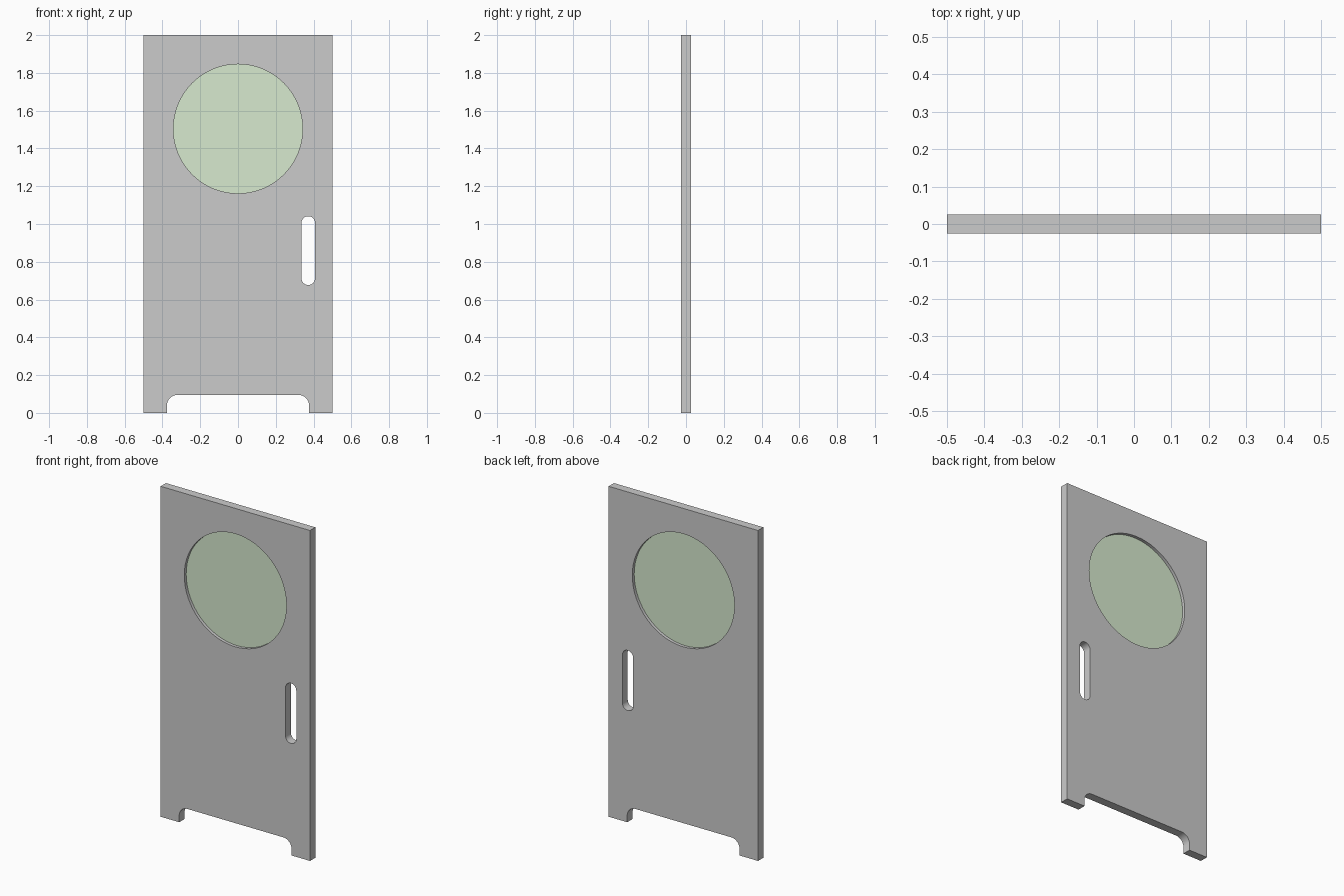
import bpy
from math import sin, cos, pi, radians

if "Cube" in bpy.data.objects:
    bpy.data.objects.remove(bpy.data.objects["Cube"])


def rounded(x0, x1, z0, z1, r, n=12):
    """Rounded rectangle outline; r equal to half the size gives a circle."""
    pts = []
    for i, (cx, cz) in enumerate([(x1 - r, z1 - r), (x0 + r, z1 - r),
                                  (x0 + r, z0 + r), (x1 - r, z0 + r)]):
        for k in range(n + 1):
            a = (i + k / n) * pi / 2
            p = (cx + r * cos(a), cz + r * sin(a))
            if not pts or abs(p[0] - pts[-1][0]) + abs(p[1] - pts[-1][1]) > 1e-5:
                pts.append(p)
    if abs(pts[0][0] - pts[-1][0]) + abs(pts[0][1] - pts[-1][1]) < 1e-5:
        pts.pop()
    return pts


def slab(name, outlines, half_depth):
    """Fill the outlines (inner ones become holes) and extrude along y."""
    cu = bpy.data.curves.new(name, 'CURVE')
    cu.dimensions = '2D'
    cu.fill_mode = 'BOTH'
    cu.extrude = half_depth
    for pts in outlines:
        sp = cu.splines.new('POLY')
        sp.points.add(len(pts) - 1)
        for p, (x, z) in zip(sp.points, pts):
            p.co = (x, z, 0, 1)
        sp.use_cyclic_u = True
    ob = bpy.data.objects.new(name, cu)
    bpy.context.collection.objects.link(ob)
    ob.rotation_euler.x = radians(90)
    bpy.ops.object.select_all(action='DESELECT')
    ob.select_set(True)
    bpy.context.view_layer.objects.active = ob
    bpy.ops.object.convert(target='MESH')
    ob = bpy.context.object
    bpy.ops.object.transform_apply(rotation=True)
    bpy.ops.object.mode_set(mode='EDIT')
    bpy.ops.mesh.select_all(action='SELECT')
    bpy.ops.mesh.remove_doubles(threshold=1e-5)
    bpy.ops.mesh.normals_make_consistent(inside=False)
    bpy.ops.object.mode_set(mode='OBJECT')
    bpy.ops.object.shade_smooth_by_angle(angle=radians(30))
    return ob


# Door outline with the rounded kick notch at the bottom
W, H, NX, NZ, NR = 0.5, 2.0, 0.376, 0.095, 0.055
arc = [(NX - NR + NR * cos(k * pi / 24), NZ - NR + NR * sin(k * pi / 24))
       for k in range(13)]
half = [(W, H), (W, 0), (NX, 0)] + arc
outline = half + [(-x, z) for x, z in reversed(half)]

# Round window and hand slot
R, CZ = 0.342, 1.504
window = rounded(-R, R, CZ - R, CZ + R, R, 16)
slot = rounded(0.336, 0.408, 0.677, 1.041, 0.036)

slab("door_panel", [outline, window, slot], 0.0255)

# Glass pane, recessed on both sides
glass = slab("window_glass", [window], 0.007)
mat = bpy.data.materials.new("pale_green_glass")
mat.diffuse_color = (0.68, 0.82, 0.62, 1)
mat.use_nodes = True
mat.node_tree.nodes["Principled BSDF"].inputs["Base Color"].default_value = mat.diffuse_color
glass.data.materials.append(mat)
